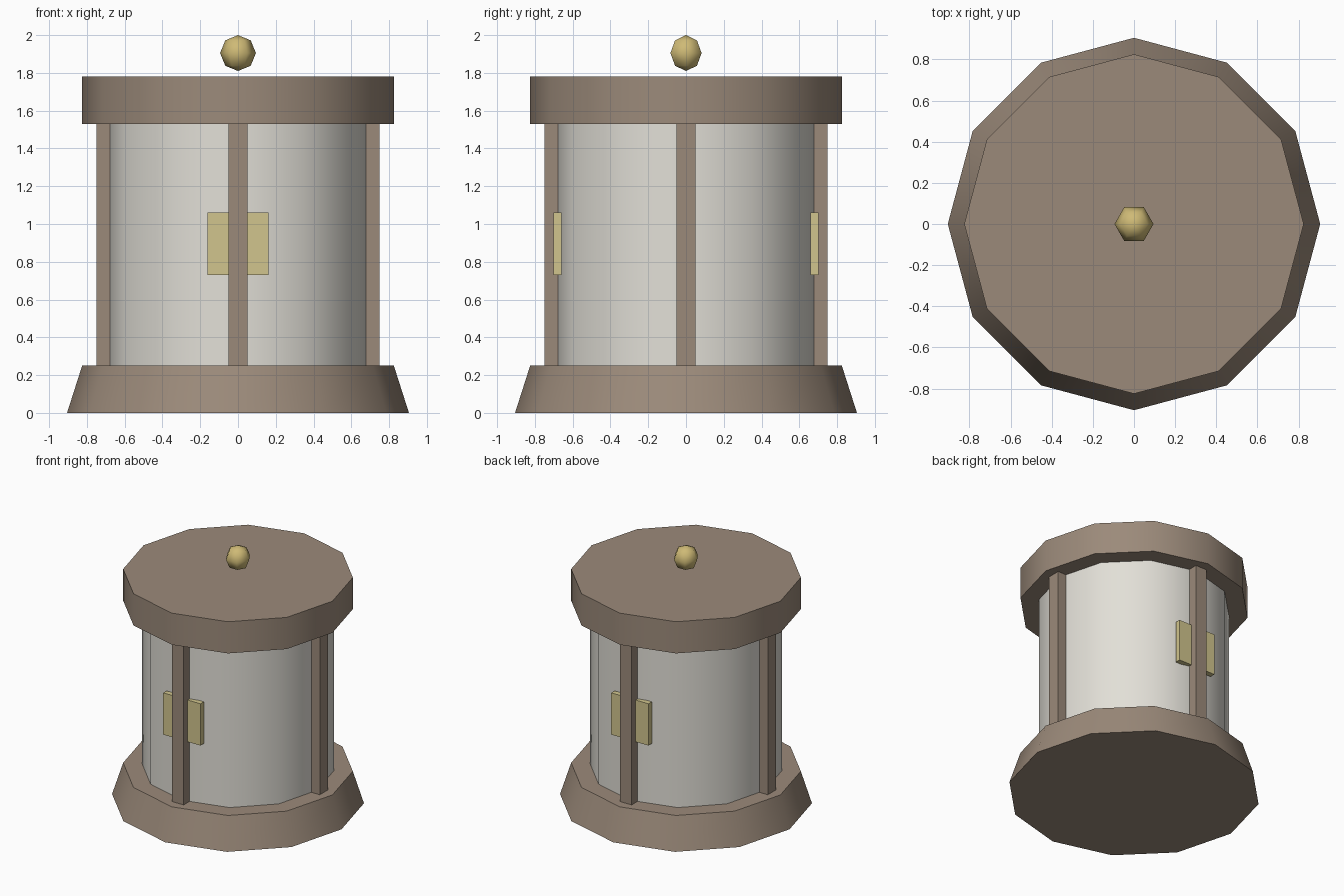
import bpy
import math

if "Cube" in bpy.data.objects:
    bpy.data.objects.remove(bpy.data.objects["Cube"])


def material(name, rgb):
    m = bpy.data.materials.new(name)
    m.diffuse_color = (*rgb, 1)
    m.use_nodes = True
    m.node_tree.nodes["Principled BSDF"].inputs["Base Color"].default_value = m.diffuse_color
    return m


BROWN = material("brown", (0.33, 0.255, 0.195))
WHITE = material("off_white", (0.76, 0.74, 0.68))
PALE = material("pale_gold", (0.64, 0.56, 0.27))
GOLD = material("gold", (0.62, 0.49, 0.18))


def lathe(name, profile, sides, mat, angle):
    """Revolve (radius, z) points; radius 0 makes a pole, otherwise ends are capped."""
    verts, rings, faces = [], [], []
    for r, z in profile:
        n = sides if r > 0 else 1
        ring = []
        for i in range(n):
            a = 2 * math.pi * i / sides
            ring.append(len(verts))
            verts.append((r * math.cos(a), r * math.sin(a), z))
        rings.append(ring)
    for lo, hi in zip(rings, rings[1:]):
        for i in range(sides):
            j = (i + 1) % sides
            quad = [lo[i % len(lo)], lo[j % len(lo)], hi[j % len(hi)], hi[i % len(hi)]]
            faces.append(list(dict.fromkeys(quad)))
    if len(rings[0]) > 1:
        faces.append(rings[0][::-1])
    if len(rings[-1]) > 1:
        faces.append(rings[-1])
    me = bpy.data.meshes.new(name)
    me.from_pydata(verts, [], faces)
    ob = bpy.data.objects.new(name, me)
    bpy.context.collection.objects.link(ob)
    me.materials.append(mat)
    bpy.ops.object.select_all(action='DESELECT')
    ob.select_set(True)
    bpy.context.view_layer.objects.active = ob
    bpy.ops.object.shade_smooth_by_angle(angle=math.radians(angle))
    return ob


def box(name, loc, size, mat, turn=0):
    bpy.ops.mesh.primitive_cube_add(size=1, location=loc, rotation=(0, 0, turn))
    ob = bpy.context.object
    ob.name = name
    ob.scale = size
    ob.data.materials.append(mat)
    return ob


# Turned parts: flared base, drum body, flat cap
lathe("base", [(0.905, 0), (0.825, 0.25)], 12, BROWN, 40)
lathe("body", [(0.69, 0.25), (0.69, 1.53)], 12, WHITE, 40)
lathe("cap", [(0.825, 1.53), (0.825, 1.78)], 12, BROWN, 40)

# Finial ball hovering over the cap
R = 0.095
ball = [(0, 1.905 - R), (R * 0.7071, 1.905 - R * 0.7071), (R, 1.905),
        (R * 0.7071, 1.905 + R * 0.7071), (0, 1.905 + R)]
lathe("finial", ball, 6, GOLD, 80)

# Four posts around the body
for i, side in enumerate(("right", "back", "left", "front")):
    a = i * math.pi / 2
    box(f"{side}_post", (0.70 * math.cos(a), 0.70 * math.sin(a), 0.89),
        (0.10, 0.10, 1.28), BROWN, a)

# Panels behind the front and back posts
for side, s in (("front", -1), ("back", 1)):
    box(f"{side}_panel", (0, s * 0.68, 0.895), (0.325, 0.042, 0.33), PALE)
